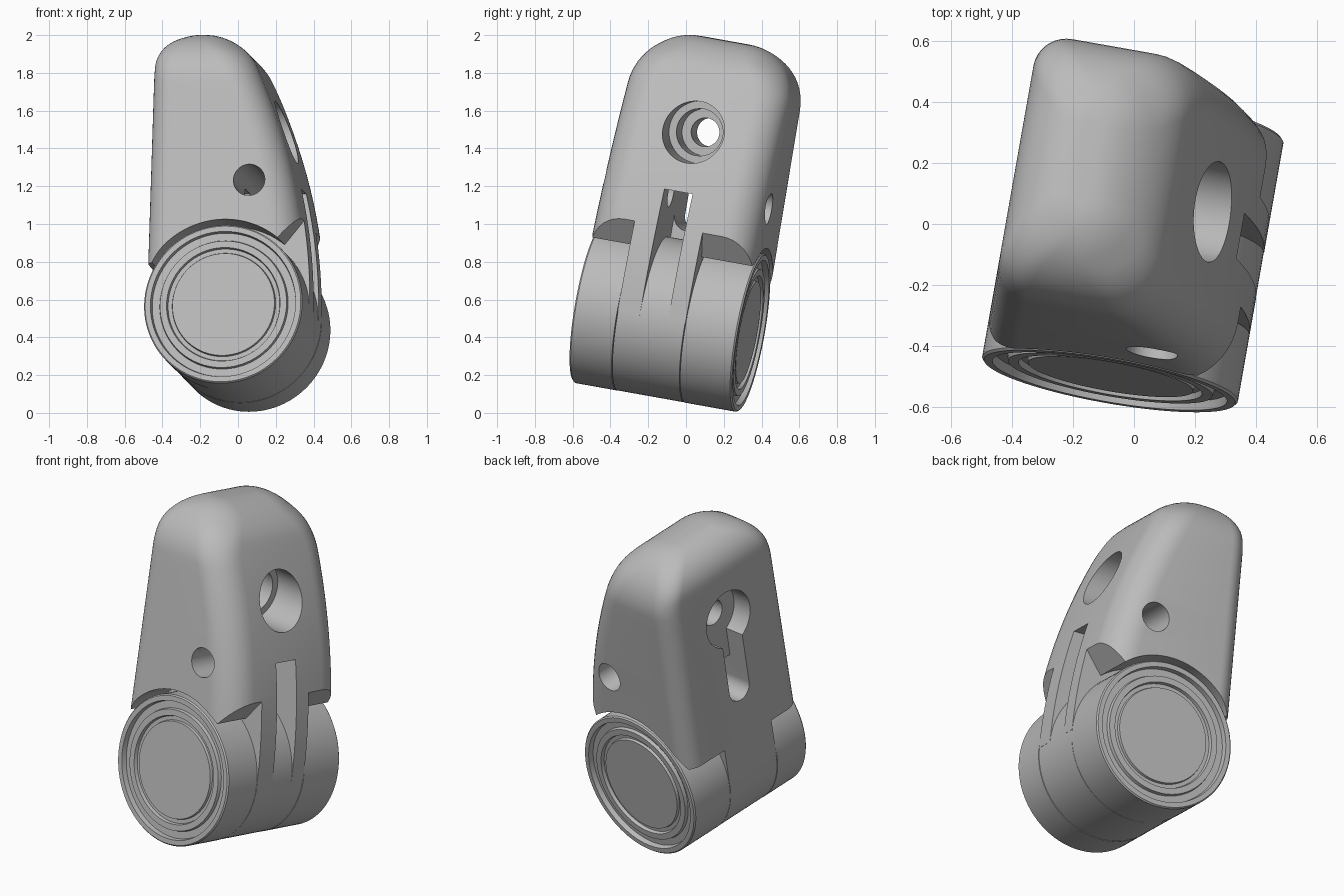
import bpy, bmesh, math
from math import sin, cos, pi, sqrt, radians
from mathutils import Matrix, Vector

if "Cube" in bpy.data.objects:
    bpy.data.objects.remove(bpy.data.objects["Cube"])

# The whole piece is modelled upright (hinge axis = y), then tilted into place
PLACE = (Matrix.Translation((-0.004, -0.085, 0.5))
         @ Matrix.Rotation(radians(-10), 4, 'Z') @ Matrix.Rotation(radians(-10), 4, 'X'))
TOP, HINGE_R, HINGE_END = 1.495, 0.425, 0.443
SEAM_FRONT, SEAM_BACK = -0.21, 0.16
SLOT_MID, SLOT_HALF = -0.012, 0.077

grey = bpy.data.materials.new("plain grey")
grey.use_nodes = True
grey.diffuse_color = (0.5, 0.5, 0.5, 1)
grey.node_tree.nodes["Principled BSDF"].inputs["Base Color"].default_value = (0.5, 0.5, 0.5, 1)


def loft(name, rings):
    """Skin a list of equal closed rings and cap both ends."""
    bm = bmesh.new()
    rows = [[bm.verts.new(p) for p in ring] for ring in rings]
    n = len(rows[0])
    for a, b in zip(rows, rows[1:]):
        for i in range(n):
            j = (i + 1) % n
            bm.faces.new((a[i], a[j], b[j], b[i]))
    bm.faces.new(rows[0])
    bm.faces.new(rows[-1])
    bmesh.ops.recalc_face_normals(bm, faces=bm.faces[:])
    mesh = bpy.data.meshes.new(name)
    bm.to_mesh(mesh)
    bm.free()
    mesh.materials.append(grey)
    obj = bpy.data.objects.new(name, mesh)
    bpy.context.collection.objects.link(obj)
    return obj


def circle(axis, at, r, centre=(0, 0), n=64):
    """Ring around the x or y axis."""
    pts = []
    for i in range(n):
        a, b = centre[0] + r * cos(2 * pi * i / n), centre[1] + r * sin(2 * pi * i / n)
        pts.append((at, a, b) if axis == 'x' else (a, at, b))
    return pts


def rod(axis, start, end, r, centre):
    return loft("cutter", [circle(axis, start, r, centre), circle(axis, end, r, centre)])


def box(x0, x1, y0, y1, z0, z1):
    return loft("cutter", [[(x0, y0, z), (x1, y0, z), (x1, y1, z), (x0, y1, z)] for z in (z0, z1)])


def activate(obj):
    bpy.ops.object.select_all(action='DESELECT')
    obj.select_set(True)
    bpy.context.view_layer.objects.active = obj


def cut(obj, cutter):
    cutter.hide_render = True
    activate(obj)
    mod = obj.modifiers.new("cut", 'BOOLEAN')
    mod.operation, mod.solver, mod.object = 'DIFFERENCE', 'EXACT', cutter
    bpy.ops.object.modifier_apply(modifier=mod.name)
    bpy.data.objects.remove(cutter)


def fillet(z, r):
    """Inset of a rounded top edge at height z."""
    t = max(0, z - (TOP - r))
    return r - sqrt(max(0, r * r - t * t))


def body_ring(z):
    """Rounded rectangle: flat mounting side at -x, domed side at +x."""
    w = 0.45 - 0.008 * z - fillet(z, 0.3)
    x0 = -HINGE_R + fillet(z, 0.2)
    x1 = HINGE_R - 0.185 * z * z - fillet(z, 0.18)
    limit = min(w, (x1 - x0) / 2) * 0.95
    pts = []
    for k, (sx, sy) in enumerate([(1, 1), (-1, 1), (-1, -1), (1, -1)]):
        r = min(0.18 if sx > 0 else 0.11, limit)
        cx = x1 - r if sx > 0 else x0 + r
        for i in range(10):
            a = (k + i / 9) * pi / 2
            pts.append((cx + r * cos(a), sy * (w - r) + r * sin(a), z))
    return pts


# Main body
levels = [1.195 * i / 16 for i in range(16)]
levels += [TOP - 0.3 + 0.3 * sin(pi / 2 * i / 16) for i in range(17)]
body = loft("body", [body_ring(z) for z in levels])

# Clearance for the two outer knuckles, with a slanted shoulder on the domed side
clear = 0.455
arc = [radians(52 + 98 * i / 32) for i in range(33)]
outline = [(1.2 * cos(arc[0]), 1.2 * sin(arc[0]))]
outline += [(clear * cos(a), clear * sin(a)) for a in arc]
outline += [(-0.8, clear * sin(arc[-1])), (-0.8, -0.5), (1.2, -0.5)]
for y0, y1 in ((-1, SEAM_FRONT), (SEAM_BACK, 1)):
    cut(body, loft("cutter", [[(x, y, z) for x, z in outline] for y in (y0, y1)]))

# Slot down the domed side, opening into the keyhole on the flat side
s0, s1 = SLOT_MID - SLOT_HALF, SLOT_MID + SLOT_HALF
cut(body, box(-0.1, 1, s0, s1, -0.1, 0.68))
cut(body, box(-1, 0, s0, s1, 0.545, 0.68))
cut(body, rod('x', -1, 0, SLOT_HALF, (SLOT_MID, 0.545)))
cut(body, box(-1, -0.3, s0, s1, 0.6, 1))

# Stepped screw hole and keyhole pocket
for start, end, r in ((-0.6, 0.6, 0.076), (-0.12, 0.6, 0.125), (0.05, 0.6, 0.165), (-1, -0.3, 0.17)):
    cut(body, rod('x', start, end, r, (-0.005, 1.0)))

# Cross pin hole
cut(body, rod('y', -1, 1, 0.084, (0.12, 0.667)))

# Hinge knuckles: middle one plain, outer ones with ringed end caps
cap = [(0.425, 0.008), (0.418, 0), (0.39, 0), (0.385, 0.03), (0.345, 0.03), (0.34, 0.01),
       (0.305, 0.01), (0.3, 0.03), (0.278, 0.03), (0.274, 0.015)]
parts = [body]
middle = [circle('y', y, HINGE_R - 0.001, n=96) for y in (SEAM_FRONT + 0.002, SEAM_BACK - 0.002)]
parts.append(loft("middle_knuckle", middle))
for name, side, seam in (("front_knuckle", -1, SEAM_FRONT), ("back_knuckle", 1, SEAM_BACK)):
    rings = [circle('y', seam + side * 0.002, HINGE_R, n=96)]
    rings += [circle('y', side * (HINGE_END - depth), r, n=96) for r, depth in cap]
    parts.append(loft(name, rings))

for part in parts:
    part.matrix_world = PLACE
    activate(part)
    bpy.ops.object.shade_smooth_by_angle(angle=radians(28))
